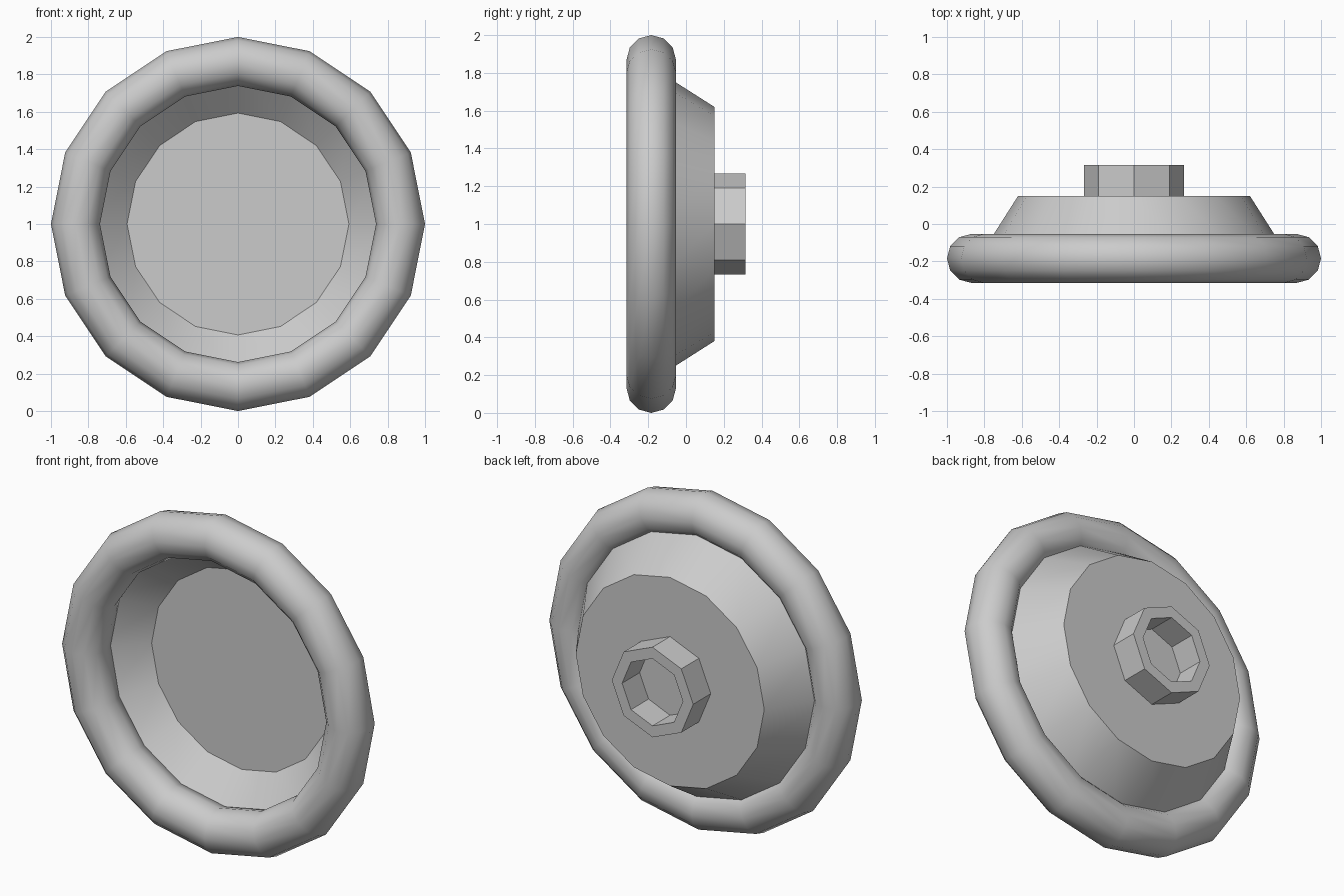
import bpy
import bmesh
from math import cos, sin, tau, radians

cube = bpy.data.objects.get("Cube")
if cube:
    bpy.data.objects.remove(cube, do_unlink=True)

GREY = (0.6, 0.6, 0.6, 1.0)
grey = bpy.data.materials.new("plain grey")
grey.use_nodes = True
grey.diffuse_color = GREY
grey.node_tree.nodes["Principled BSDF"].inputs["Base Color"].default_value = GREY


def lathe(name, profile, sides, closed=False, smooth=None):
    """Spin (radius, y) points round the y axis at z = 1; open ends are capped."""
    bm = bmesh.new()
    rings = [[bm.verts.new((r * cos(tau * i / sides), y, 1 + r * sin(tau * i / sides)))
              for i in range(sides)] for r, y in profile]
    pairs = list(zip(rings, rings[1:]))
    if closed:
        pairs.append((rings[-1], rings[0]))
    else:
        bm.faces.new(rings[0])
        bm.faces.new(rings[-1])
    for a, b in pairs:
        for i in range(sides):
            j = (i + 1) % sides
            bm.faces.new((a[i], a[j], b[j], b[i]))
    bmesh.ops.recalc_face_normals(bm, faces=bm.faces)
    mesh = bpy.data.meshes.new(name)
    bm.to_mesh(mesh)
    bm.free()
    mesh.materials.append(grey)
    obj = bpy.data.objects.new(name, mesh)
    bpy.context.collection.objects.link(obj)
    if smooth:
        bpy.ops.object.select_all(action="DESELECT")
        obj.select_set(True)
        bpy.context.view_layer.objects.active = obj
        bpy.ops.object.shade_smooth_by_angle(angle=radians(smooth))
    return obj


# Rounded rim
TUBE, STEPS = 0.131, 12
rim = [(0.869 + TUBE * cos(tau * k / STEPS), -0.184 + TUBE * sin(tau * k / STEPS))
       for k in range(STEPS)]
lathe("rim", rim, 16, closed=True, smooth=40)

# Tapered dish: front floor, inner wall to the rim, outer wall, back plate
lathe("dish", [(0.593, 0.035), (0.83, -0.18), (0.62, 0.15)], 16, smooth=30)

# Octagonal socket on the back, its hole ending at the back plate
lathe("socket", [(0.268, 0.14), (0.268, 0.315), (0.2, 0.315), (0.2, 0.14)], 8, closed=True)
